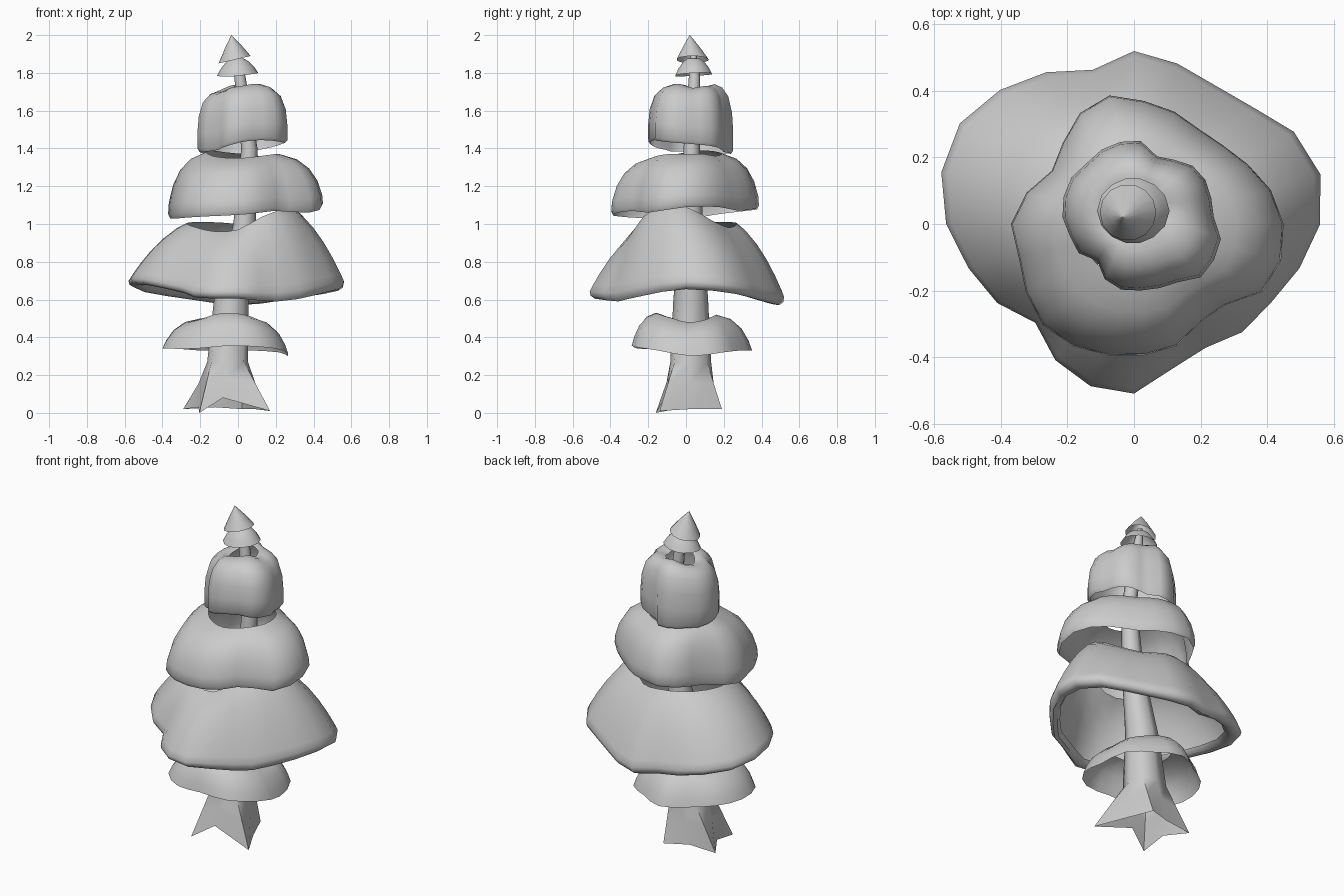
import bpy, math
from mathutils import Vector


def wave(vals, t):
    """Periodic smooth sample of an evenly spaced table, t in 0..1."""
    n = len(vals)
    f = t * n
    i = int(math.floor(f))
    u = f - i
    p0, p1, p2, p3 = (vals[(i + k) % n] for k in (-1, 0, 1, 2))
    return p1 + 0.5 * u * (p2 - p0 + u * (2*p0 - 5*p1 + 4*p2 - p3
                                          + u * (3*(p1 - p2) + p3 - p0)))


def loft(name, rings, angle=50):
    """Skin a stack of closed rings; open at both ends."""
    n = len(rings[0])
    verts = [p for r in rings for p in r]
    faces = []
    for j in range(len(rings) - 1):
        for i in range(n):
            k = (i + 1) % n
            faces.append((j*n + i, j*n + k, (j+1)*n + k, (j+1)*n + i))
    me = bpy.data.meshes.new(name)
    me.from_pydata(verts, [], faces)
    ob = bpy.data.objects.new(name, me)
    bpy.context.collection.objects.link(ob)
    bpy.ops.object.select_all(action='DESELECT')
    ob.select_set(True)
    bpy.context.view_layer.objects.active = ob
    bpy.ops.object.shade_smooth_by_angle(angle=math.radians(angle))
    return ob


def tier(name, centre, r_out, z_bot, r_in, z_top, profile, top_centre=None, n=24):
    """Drooping foliage skirt: profile gives (radius blend, height blend)."""
    tc = top_centre or centre
    rings = []
    for a, b in profile:
        ring = []
        for i in range(n):
            t = i / n
            c, s = math.cos(t * math.tau), math.sin(t * math.tau)
            ri, ro = wave(r_in, t), wave(r_out, t)
            x = (tc[0] + ri*c) * (1 - a) + (centre[0] + ro*c) * a
            y = (tc[1] + ri*s) * (1 - a) + (centre[1] + ro*s) * a
            zb, zt = wave(z_bot, t), wave(z_top, t)
            ring.append((x, y, zb + (zt - zb) * b))
        rings.append(ring)
    return loft(name, rings)


# Trunk: four-pointed root flare blending into a bent octagonal stem
roots = [(-.205, -.16, 0), (-.08, -.11, .08), (.17, -.14, .01), (.09, .02, .02),
         (.02, .19, .02), (-.12, .14, .03), (-.29, .13, .02), (-.21, .0, .03)]
stem = [(-.055, .025, .27, .108), (-.035, .025, .6, .092), (.035, .03, 1.0, .06),
        (.06, .03, 1.4, .043), (.01, .045, 1.78, .03), (-.01, .04, 1.9, .015)]
rings = [[Vector(p) for p in roots]]
for x, y, z, r in stem:
    ring = []
    for i in range(8):
        a = math.radians(225 + 45 * i)
        k = r * (1.12 if i % 2 == 0 and z < .3 else 1)
        ring.append(Vector((x + k * math.cos(a), y + k * math.sin(a), z)))
    rings.append(ring)
mid = [p.lerp(q, .55) for p, q in zip(rings[0], rings[1])]
rings.insert(1, mid)
loft("trunk", rings, 60)

# Small lowest skirt
tier("lowest_skirt", (-.06, .03),
     [.325, .325, .29, .32, .28, .31, .34, .355, .33, .31, .35, .35],
     [.30, .32, .33, .33, .33, .34, .34, .34, .34, .355, .35, .33],
     [.15, .16, .15, .15, .16, .16, .15, .15, .16, .17, .17, .16],
     [.48, .49, .51, .52, .51, .50, .50, .50, .52, .53, .52, .50],
     [(1, 0), (.9, .28), (.7, .62), (.4, .88), (0, 1)], top_centre=(-.05, .01))

# Widest skirt with a rolled lip
tier("wide_skirt", (0, 0),
     [.56, .58, .555, .50, .483, .50, .52, .48, .527, .57, .605, .60,
      .565, .515, .475, .42, .473, .505, .51, .45, .43, .46, .475, .515],
     [.655, .63, .595, .57, .60, .64, .68, .66, .61, .605, .59, .62],
     [.28, .27, .26, .27, .28, .28, .27, .25, .24, .24, .26, .28],
     [1.09, 1.02, .98, 1.0, 1.01, 1.01, 1.0, .98, .96, .97, 1.04, 1.08],
     [(.70, .08), (.78, .01), (.9, .0), (.98, .04), (1, .1), (.94, .19), (.8, .37),
      (.62, .57), (.42, .75), (.18, .92), (0, 1)])

# Upper-middle skirt
tier("upper_skirt", (.03, 0),
     [.42, .395, .36, .335, .33, .35, .37, .40, .385, .345, .32, .365,
      .40, .39, .41, .43, .425, .41, .395, .38, .34, .345, .41, .427],
     [1.09, 1.09, 1.07, 1.08, 1.07, 1.05, 1.03, 1.03, 1.04, 1.05, 1.07, 1.06],
     [.19, .19, .18, .19, .20, .20, .20, .19, .18, .18, .18, .19],
     [1.37, 1.37, 1.36, 1.37, 1.38, 1.39, 1.38, 1.36, 1.35, 1.35, 1.36, 1.37],
     [(.95, .0), (1, .07), (.98, .24), (.87, .5), (.68, .73), (.4, .9), (0, 1)])

# Blocky crown cap
tier("crown_skirt", (.02, .02),
     [.22, .22, .225, .22, .20, .19, .23, .235, .235, .23, .24, .24,
      .235, .22, .215, .185, .215, .225, .22, .22, .225, .255, .255, .25],
     [1.43, 1.42, 1.40, 1.38, 1.38, 1.38, 1.39, 1.39, 1.41, 1.44, 1.45, 1.44],
     [.08] * 12,
     [1.72, 1.73, 1.73, 1.74, 1.73, 1.71, 1.70, 1.70, 1.72, 1.73, 1.74, 1.74],
     [(.93, -.02), (1, .03), (1, .3), (.95, .58), (.8, .82), (.55, .95), (.25, 1), (0, .98)],
     top_centre=(.01, .04))

# Little collar under the tip
tier("tip_collar", (-.003, .04), [.11, .10, .10, .108, .10, .10],
     [1.80, 1.80, 1.79, 1.785, 1.78, 1.79], [.035] * 6, [1.875] * 6,
     [(1, 0), (.72, .42), (.35, .8), (0, 1)], n=14)

# Pointed tip cone, tilted rim
tier("tip_cone", (-.018, .035), [.085] * 6,
     [1.89, 1.88, 1.86, 1.85, 1.86, 1.88], [.001] * 6, [2.0] * 6,
     [(1, 0), (.5, .53), (0, 1)], top_centre=(-.035, .02), n=14)
